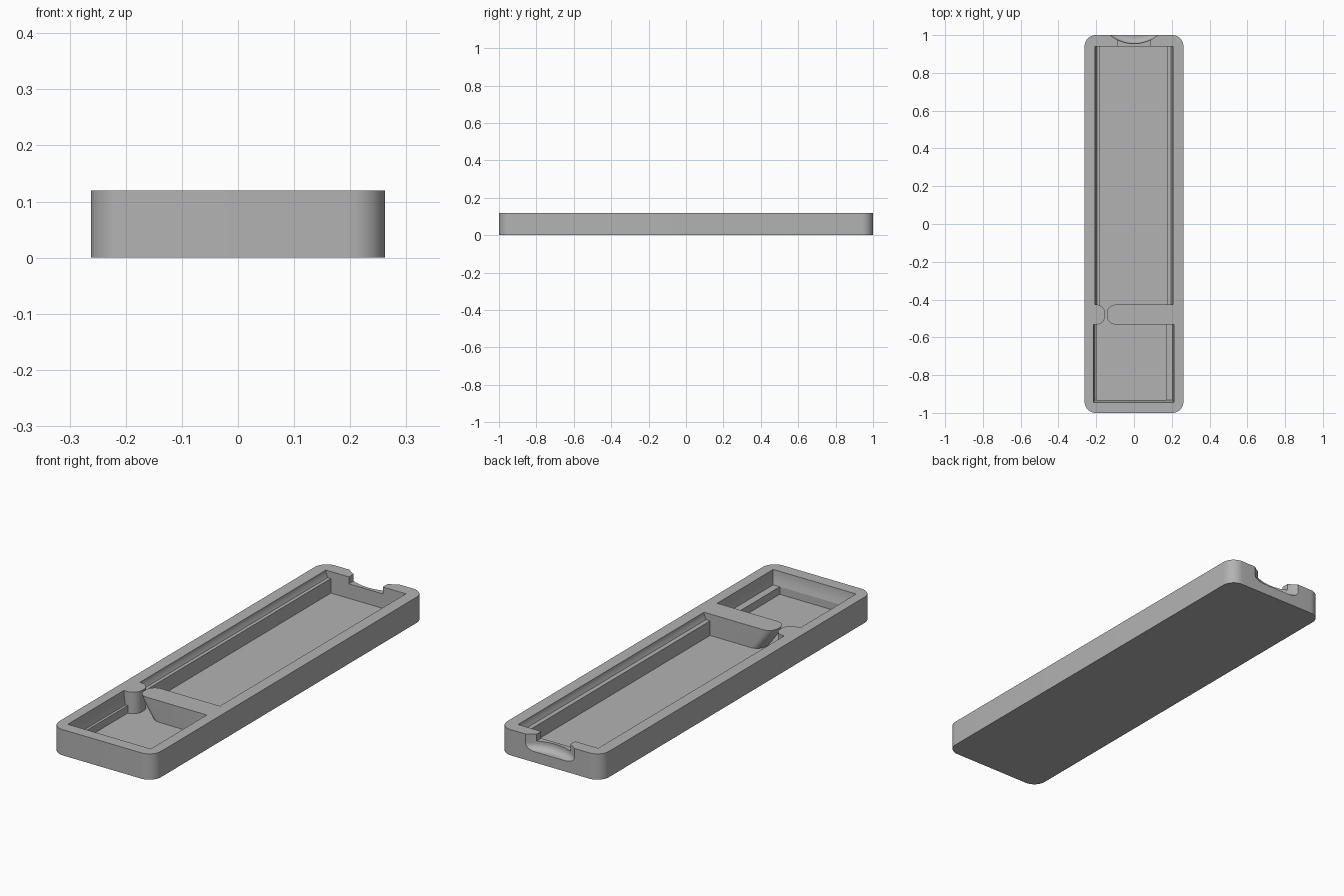
import bpy, bmesh, math

cube = bpy.data.objects.get("Cube")
if cube:
    bpy.data.objects.remove(cube, do_unlink=True)

H = 0.12          # overall height
FLOOR = 0.02      # top of the base plate

grey = bpy.data.materials.new("matte grey")
grey.use_nodes = True
grey.diffuse_color = (0.45, 0.45, 0.45, 1)
bsdf = next(n for n in grey.node_tree.nodes if n.type == 'BSDF_PRINCIPLED')
bsdf.inputs["Base Color"].default_value = (0.45, 0.45, 0.45, 1)


def rect(x0, x1, y0, y1, r=0.0, n=10):
    """Counter-clockwise rectangle outline with optional round corners."""
    if r == 0:
        return [(x0, y0), (x1, y0), (x1, y1), (x0, y1)]
    centres = [(x1 - r, y1 - r), (x0 + r, y1 - r), (x0 + r, y0 + r), (x1 - r, y0 + r)]
    pts = []
    for q, (cx, cy) in enumerate(centres):
        for i in range(n + 1):
            a = math.pi / 2 * (q + i / n)
            pts.append((cx + r * math.cos(a), cy + r * math.sin(a)))
    return pts


def circle(cy, r, n=96):
    return [(r * math.cos(2 * math.pi * i / n), cy + r * math.sin(2 * math.pi * i / n))
            for i in range(n)]


def loft(name, sections):
    """Closed solid through (height, outline) sections, bottom to top."""
    bm = bmesh.new()
    rings = [[bm.verts.new((x, y, z)) for x, y in outline] for z, outline in sections]
    count = len(rings[0])
    for low, high in zip(rings, rings[1:]):
        for i in range(count):
            j = (i + 1) % count
            bm.faces.new((low[i], low[j], high[j], high[i]))
    bm.faces.new(rings[0][::-1])
    bm.faces.new(rings[-1])
    bmesh.ops.recalc_face_normals(bm, faces=bm.faces)
    mesh = bpy.data.meshes.new(name)
    bm.to_mesh(mesh)
    bm.free()
    mesh.materials.append(grey)
    obj = bpy.data.objects.new(name, mesh)
    bpy.context.collection.objects.link(obj)
    return obj


def combine(target, tool, operation):
    mod = target.modifiers.new(tool.name, 'BOOLEAN')
    mod.operation, mod.solver, mod.object = operation, 'EXACT', tool
    tool.hide_render = True


def cavity(name, ledge, lower, upper, flare, y0, y1, end_flare):
    """Pocket with ledges on its long sides and gently hollowed upper walls."""
    sections = [(FLOOR, rect(*lower, y0, y1)), (ledge, rect(*lower, y0, y1))]
    for i in range(5):
        t = i / 4
        f = math.sin(t * math.pi / 2)
        sections.append((ledge + (H - ledge) * t,
                         rect(upper[0] - flare * f, upper[1] + flare * f,
                              y0 - end_flare * f, y1)))
    sections.append((H + 0.02, sections[-1][1]))
    return loft(name, sections)


# Outer shell with rounded corners
tray = loft("tray", [(z, rect(-0.262, 0.262, -1, 1, 0.06)) for z in (0, H)])

# Long compartment and short front compartment
combine(tray, cavity("long_compartment_cutter", 0.088, (-0.18, 0.175),
                     (-0.196, 0.196), 0.01, -0.48, 0.94, 0), 'DIFFERENCE')
combine(tray, cavity("front_compartment_cutter", 0.055, (-0.195, 0.17),
                     (-0.207, 0.204), 0.008, -0.932, -0.475, 0.012), 'DIFFERENCE')

# Divider, its free end sweeping back underneath
sections = []
for i in range(9):
    t = i / 8
    z = 0.01 + (H - 0.01) * t
    tip = -0.143 + 0.07 * (1 - t) ** 1.3
    sections.append((z, rect(tip, 0.255, -0.532, -0.427, 0.045)))
combine(tray, loft("divider", sections), 'UNION')

# Short rounded stub facing the divider
combine(tray, loft("divider_stub", [(z, rect(-0.255, -0.153, -0.532, -0.427, 0.045))
                                    for z in (0.01, H)]), 'UNION')

# Finger scoop in the back edge, with a rounded lower edge
sections = []
for i in range(9):
    a = math.pi / 2 * i / 8
    sections.append((0.08 - 0.03 * math.cos(a), circle(1.155, 0.17 + 0.03 * math.sin(a))))
sections.append((H + 0.02, circle(1.155, 0.2)))
combine(tray, loft("finger_scoop_cutter", sections), 'DIFFERENCE')

# Shallow slot joining the scoop to the long compartment
combine(tray, loft("slot_cutter", [(z, rect(-0.087, 0.087, 0.92, 1.03))
                                   for z in (0.088, H + 0.03)]), 'DIFFERENCE')

# Bake the cuts and drop the helpers
result = bpy.data.meshes.new_from_object(
    tray.evaluated_get(bpy.context.evaluated_depsgraph_get()))
helpers = [m.object for m in tray.modifiers]
tray.modifiers.clear()
tray.data = result
for helper in helpers:
    bpy.data.objects.remove(helper, do_unlink=True)

bpy.ops.object.select_all(action='DESELECT')
tray.select_set(True)
bpy.context.view_layer.objects.active = tray
bpy.ops.object.shade_smooth_by_angle(angle=math.radians(30))
